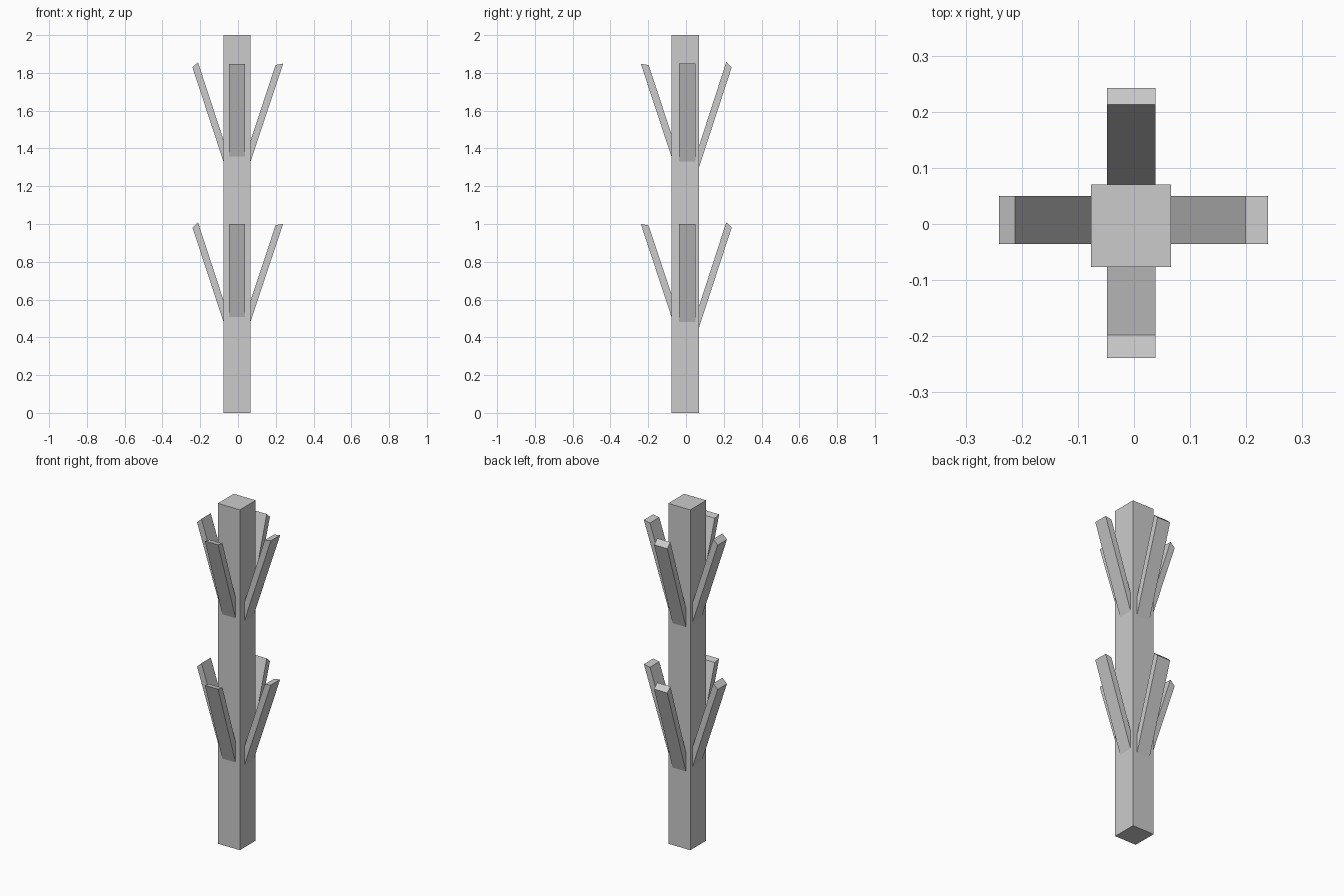
import bpy, bmesh
from mathutils import Vector

if "Cube" in bpy.data.objects:
    bpy.data.objects.remove(bpy.data.objects["Cube"])


def prism(name, profile, extrude):
    """Solid made by sweeping a planar profile along a vector."""
    bm = bmesh.new()
    face = bm.faces.new([bm.verts.new(p) for p in profile])
    res = bmesh.ops.extrude_face_region(bm, geom=[face], use_keep_orig=True)
    verts = [g for g in res["geom"] if isinstance(g, bmesh.types.BMVert)]
    bmesh.ops.translate(bm, verts=verts, vec=Vector(extrude))
    bmesh.ops.recalc_face_normals(bm, faces=bm.faces)
    mesh = bpy.data.meshes.new(name)
    bm.to_mesh(mesh)
    bm.free()
    obj = bpy.data.objects.new(name, mesh)
    bpy.context.collection.objects.link(obj)
    return obj


# Square upright post
X0, X1, Y0, Y1 = -0.077, 0.066, -0.077, 0.07
prism("post", [(X0, Y0, 0), (X1, Y0, 0), (X1, Y1, 0), (X0, Y1, 0)], (0, 0, 2))

# Slanted slats: axis, post face, lower and upper height at the face,
# outer tip and inner tip as (distance, height)
SLATS = {
    "left": ("x", X0, 1.33, 1.445, (-0.241, 1.829), (-0.212, 1.857)),
    "right": ("x", X1, 1.33, 1.44, (0.239, 1.849), (0.199, 1.842)),
    "front": ("y", Y0, 1.356, 1.477, (-0.239, 1.848), (-0.198, 1.841)),
    "back": ("y", Y1, 1.303, 1.415, (0.242, 1.830), (0.213, 1.857)),
}
EMBED = 0.015  # depth the slat root sinks into the post

for tier, drop in (("upper", 0.0), ("lower", 0.848)):
    for side, (axis, face, low, high, outer, inner) in SLATS.items():
        root = face - EMBED if face > 0 else face + EMBED
        sink = 3.03 * EMBED
        pts = [(root, low - sink), outer, inner, (root, high - sink)]
        if axis == "x":
            profile = [(d, -0.036, z - drop) for d, z in pts]
            sweep = (0, 0.086, 0)
        else:
            profile = [(-0.048, d, z - drop) for d, z in pts]
            sweep = (0.086, 0, 0)
        prism(f"{tier}_{side}_slat", profile, sweep)
